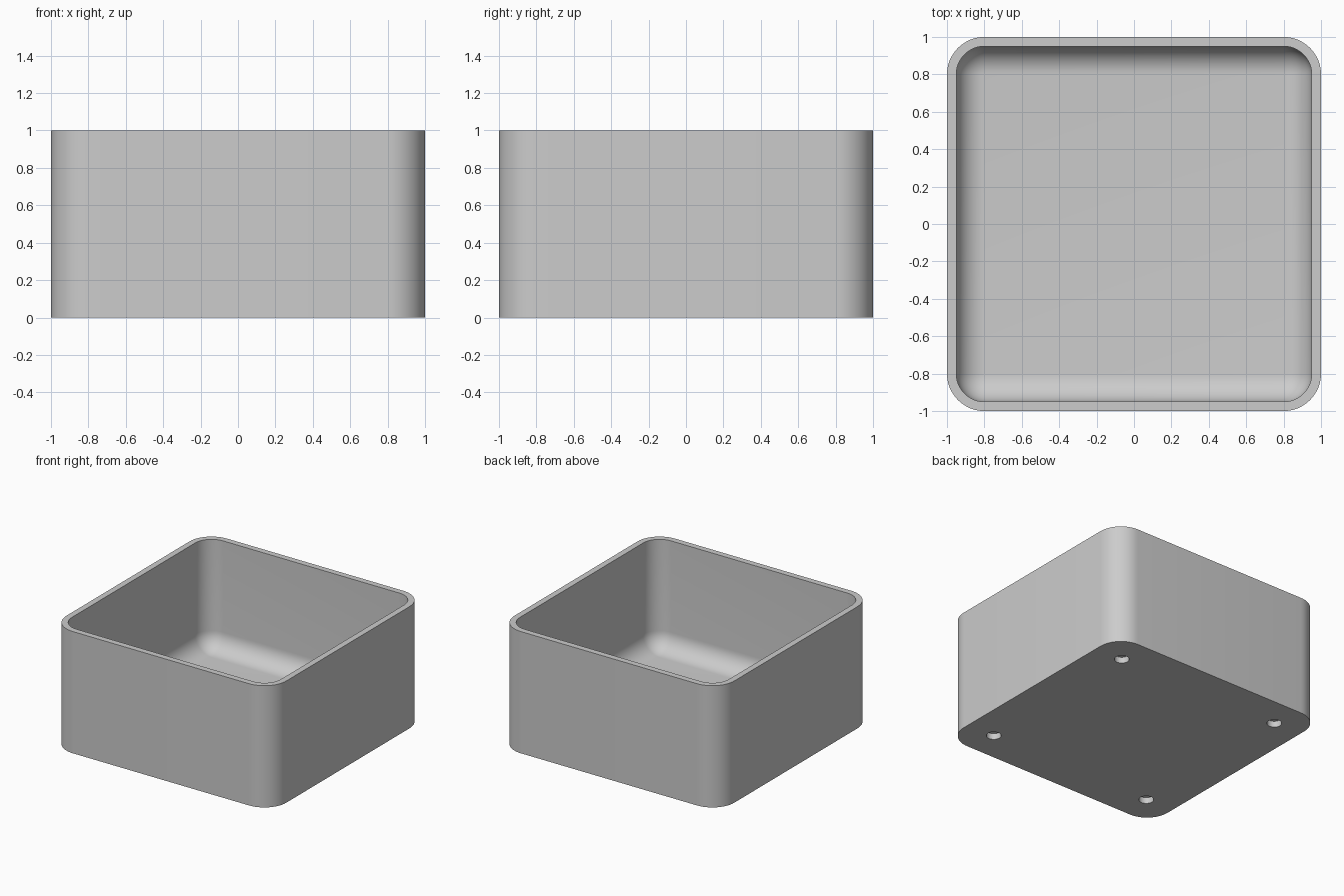
import bpy
import bmesh
from math import sin, cos, pi, radians
from mathutils import Matrix

OUTER_R = 0.2        # outer corner radius
WALL = 0.05          # wall thickness
FLOOR = 0.1          # floor thickness
FILLET = OUTER_R - WALL
HOLE_R, HOLE_DEPTH, HOLE_POS = 0.056, 0.05, 0.75
STEPS = 12           # segments per quarter round

cube = bpy.data.objects.get("Cube")
if cube:
    bpy.data.objects.remove(cube, do_unlink=True)

# Single plain grey
grey = bpy.data.materials.new("light_grey")
grey.use_nodes = True
colour = (0.604, 0.604, 0.604, 1.0)
grey.diffuse_color = colour
grey.node_tree.nodes["Principled BSDF"].inputs["Base Color"].default_value = colour


def ring(bm, half, radius, z):
    """Rounded square loop of vertices at height z."""
    c = half - radius
    verts = []
    for q, (sx, sy) in enumerate([(1, 1), (-1, 1), (-1, -1), (1, -1)]):
        for i in range(STEPS + 1):
            a = (q + i / STEPS) * pi / 2
            verts.append(bm.verts.new((sx * c + radius * cos(a),
                                       sy * c + radius * sin(a), z)))
    return verts


def make_object(name, bm):
    mesh = bpy.data.meshes.new(name)
    bm.to_mesh(mesh)
    bm.free()
    mesh.materials.append(grey)
    obj = bpy.data.objects.new(name, mesh)
    bpy.context.collection.objects.link(obj)
    return obj


# Open box: outer wall, rim, inner wall, rounded inner floor edge
bm = bmesh.new()
inner = 1 - WALL
loops = [ring(bm, 1, OUTER_R, 0), ring(bm, 1, OUTER_R, 1), ring(bm, inner, FILLET, 1)]
for i in range(STEPS + 1):
    a = i / STEPS * pi / 2
    inset = FILLET * (1 - cos(a))
    loops.append(ring(bm, inner - inset, FILLET - inset,
                      FLOOR + FILLET * (1 - sin(a))))
for low, high in zip(loops, loops[1:]):
    for i in range(len(low)):
        j = (i + 1) % len(low)
        bm.faces.new((low[i], low[j], high[j], high[i]))
bm.faces.new(loops[0][::-1])
bm.faces.new(loops[-1])
bmesh.ops.remove_doubles(bm, verts=bm.verts[:], dist=1e-5)
bmesh.ops.recalc_face_normals(bm, faces=bm.faces[:])
box = make_object("open_box", bm)

# Blind round recesses under the four corners
bm = bmesh.new()
for sx in (-1, 1):
    for sy in (-1, 1):
        bmesh.ops.create_cone(
            bm, cap_ends=True, segments=32, radius1=HOLE_R, radius2=HOLE_R,
            depth=2 * HOLE_DEPTH,
            matrix=Matrix.Translation((sx * HOLE_POS, sy * HOLE_POS, 0)))
cutter = make_object("recess_cutter", bm)
cutter.hide_render = True

cut = box.modifiers.new("recesses", 'BOOLEAN')
cut.operation = 'DIFFERENCE'
cut.solver = 'EXACT'
cut.object = cutter

bpy.ops.object.select_all(action='DESELECT')
box.select_set(True)
bpy.context.view_layer.objects.active = box
bpy.ops.object.modifier_apply(modifier=cut.name)
bpy.data.objects.remove(cutter, do_unlink=True)
bpy.ops.object.shade_smooth_by_angle(angle=radians(30))
